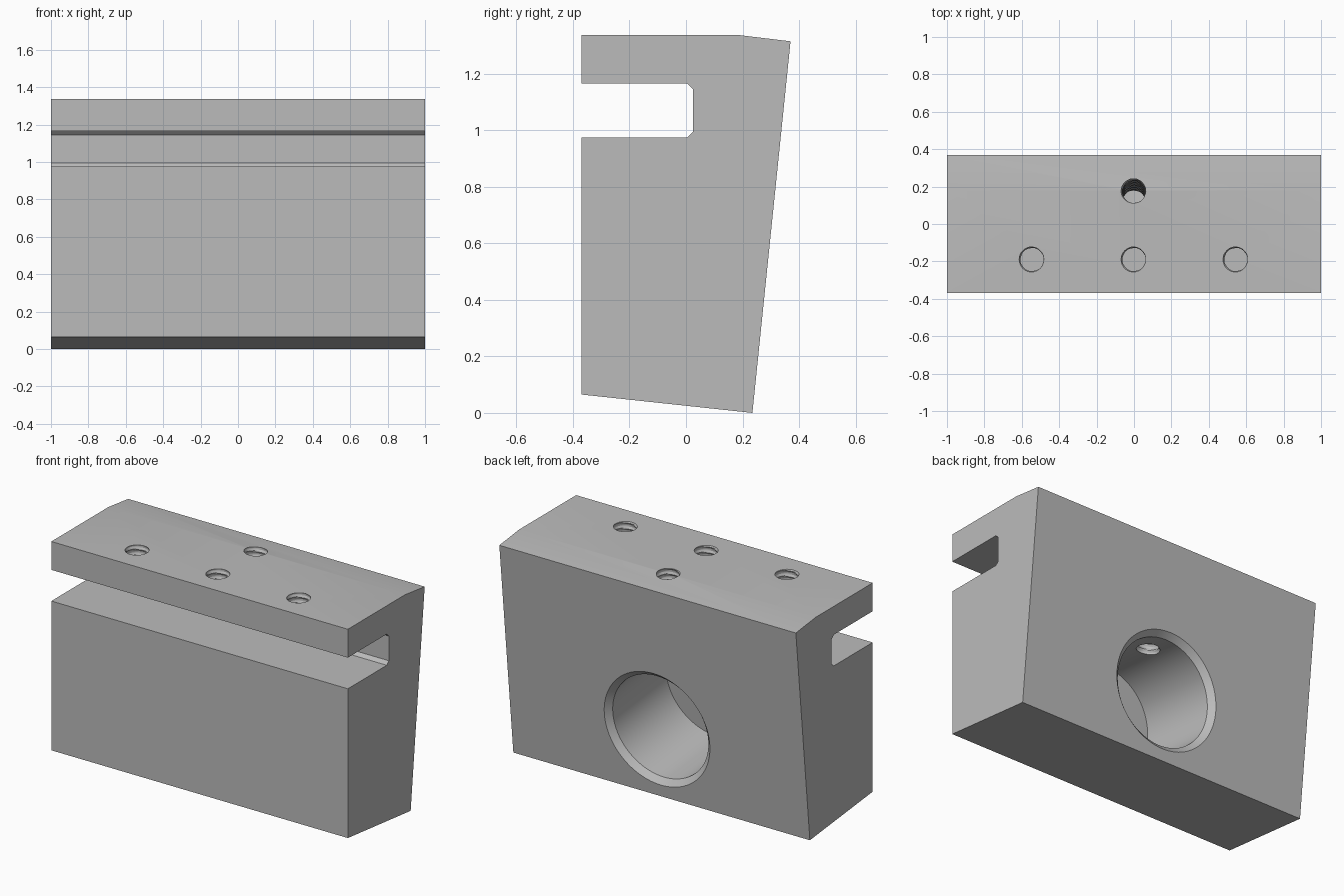
import bpy
import bmesh
from math import cos, sin, pi, atan2
from mathutils import Matrix, Vector

cube = bpy.data.objects.get("Cube")
if cube:
    bpy.data.objects.remove(cube, do_unlink=True)

steel = bpy.data.materials.new("plain_grey_metal")
steel.use_nodes = True
GREY = (0.5, 0.5, 0.5, 1)
steel.diffuse_color = GREY
steel.node_tree.nodes["Principled BSDF"].inputs["Base Color"].default_value = GREY


def make_object(name, bm):
    bmesh.ops.recalc_face_normals(bm, faces=bm.faces[:])
    mesh = bpy.data.meshes.new(name)
    bm.to_mesh(mesh)
    bm.free()
    mesh.materials.append(steel)
    obj = bpy.data.objects.new(name, mesh)
    bpy.context.collection.objects.link(obj)
    return obj


def lathe(name, sides, heights, radius_at, matrix):
    """Closed solid of stacked rings along local z."""
    bm = bmesh.new()
    rings = []
    for h in heights:
        ring = []
        for i in range(sides):
            a = 2 * pi * i / sides
            r = radius_at(h, a)
            ring.append(bm.verts.new((r * cos(a), r * sin(a), h)))
        rings.append(ring)
    for low, high in zip(rings, rings[1:]):
        for i in range(sides):
            j = (i + 1) % sides
            bm.faces.new((low[i], low[j], high[j], high[i]))
    bm.faces.new(rings[0])
    bm.faces.new(rings[-1])
    bm.transform(matrix)
    cutter = make_object(name, bm)
    cutter.hide_render = True
    return cutter


# Block: side profile extruded along x
profile = [(-0.37, 0.065), (0.235, 0), (0.37, 1.315), (0.18, 1.338), (-0.37, 1.338),
           (-0.37, 1.165), (0.005, 1.165), (0.025, 1.145), (0.025, 0.995),
           (0.005, 0.975), (-0.37, 0.975)]
bm = bmesh.new()
side = bm.faces.new([bm.verts.new((-1, y, z)) for y, z in profile])
ext = bmesh.ops.extrude_face_region(bm, geom=[side])
bmesh.ops.translate(bm, vec=(2, 0, 0),
                    verts=[v for v in ext["geom"] if isinstance(v, bmesh.types.BMVert)])
block = make_object("clamp_block", bm)

# Blind bore with a chamfered mouth, square to the leaning back face
tilt = atan2(0.135, 1.315)
lean = Matrix.Rotation(-tilt, 4, "X")
BORE, CHAMFER, DEPTH = 0.322, 0.034, 0.55
bore_matrix = (Matrix.Translation((0, 0.279, 0.426)) @ lean
               @ Matrix.Rotation(-pi / 2, 4, "X"))
cutters = [lathe("bore_cutter", 96, (-DEPTH, -CHAMFER, 0.1),
                 lambda h, a: BORE + max(0, h + CHAMFER), bore_matrix)]

# Threaded holes: three through the lip, one leaning down into the bore
PITCH, STEPS = 0.036, 6


def thread_radius(h, a):
    phase = (h / PITCH - a / (2 * pi)) % 1
    return 0.061 + 0.008 * min(1, 3 * min(phase, 1 - phase))


def threaded_hole(name, length, matrix):
    count = int(length / PITCH * STEPS)
    heights = [0.04 - length * k / count for k in range(count + 1)]
    return lathe(name, 32, heights, thread_radius, matrix)


for x in (-0.545, 0, 0.545):
    cutters.append(threaded_hole("lip_hole_cutter", 0.27,
                                 Matrix.Translation((x, -0.19, 1.338))))
cutters.append(threaded_hole("bore_hole_cutter", 0.8,
                             Matrix.Translation((0, 0.175, 1.338)) @ lean))

# Cut everything, then remove the cutters
bpy.context.view_layer.objects.active = block
for cutter in cutters:
    mod = block.modifiers.new("cut", "BOOLEAN")
    mod.operation = "DIFFERENCE"
    mod.solver = "EXACT"
    mod.object = cutter
    bpy.ops.object.modifier_apply(modifier=mod.name)
    bpy.data.objects.remove(cutter, do_unlink=True)

for obj in bpy.context.selected_objects:
    obj.select_set(False)
block.select_set(True)
bpy.ops.object.shade_smooth_by_angle(angle=pi / 9)
